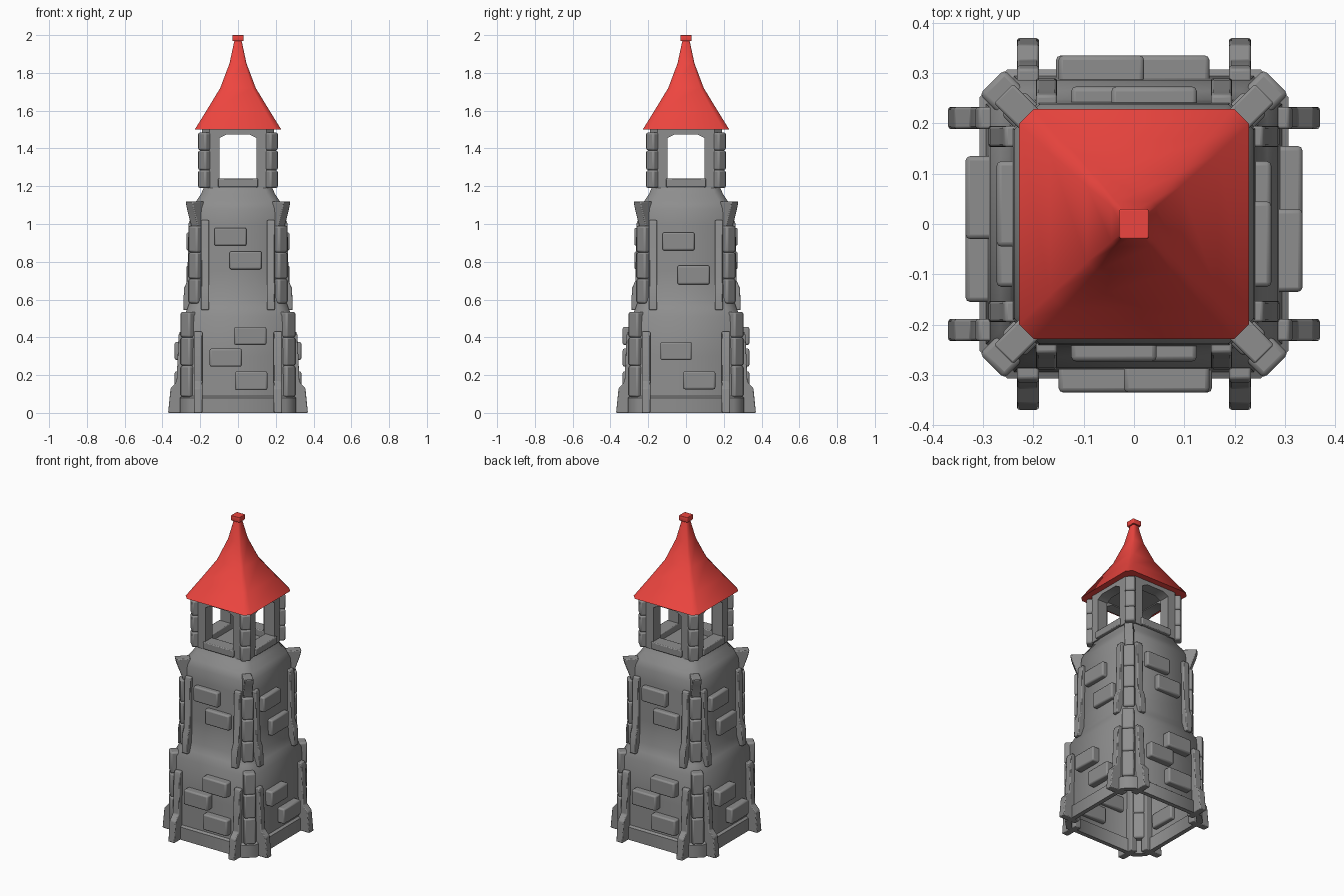
import bpy, bmesh, math
from mathutils import Matrix, Vector

if "Cube" in bpy.data.objects:
    bpy.data.objects.remove(bpy.data.objects["Cube"])

red = bpy.data.materials.new("roof_red")
red.diffuse_color = (0.85, 0.06, 0.05, 1)
red.use_nodes = True
red.node_tree.nodes["Principled BSDF"].inputs["Base Color"].default_value = red.diffuse_color
stone = bpy.data.materials.new("dark_stone")
stone.diffuse_color = (0.27, 0.27, 0.27, 1)
stone.use_nodes = True
stone.node_tree.nodes["Principled BSDF"].inputs["Base Color"].default_value = stone.diffuse_color


def finish(name, bm, bevel=0.0, mat=stone, smooth=30):
    bmesh.ops.recalc_face_normals(bm, faces=bm.faces)
    me = bpy.data.meshes.new(name)
    bm.to_mesh(me)
    bm.free()
    ob = bpy.data.objects.new(name, me)
    bpy.context.collection.objects.link(ob)
    me.materials.append(mat)
    if bevel:
        mod = ob.modifiers.new("bevel", 'BEVEL')
        mod.width, mod.segments, mod.limit_method = bevel, 2, 'ANGLE'
    bpy.ops.object.select_all(action='DESELECT')
    ob.select_set(True)
    bpy.context.view_layer.objects.active = ob
    bpy.ops.object.shade_smooth_by_angle(angle=math.radians(smooth))
    return ob


def loft(name, rings, cap_bottom, mat=stone, bevel=0, smooth=50):
    """Stack of chamfered squares, each given as (z, half width, chamfer)."""
    bm = bmesh.new()
    loops = []
    for z, h, c in rings:
        a = h - c
        pts = [(a, -h), (h, -a), (h, a), (a, h), (-a, h), (-h, a), (-h, -a), (-a, -h)]
        loops.append([bm.verts.new((x, y, z)) for x, y in pts])
    for lo, hi in zip(loops, loops[1:]):
        for i in range(8):
            j = (i + 1) % 8
            bm.faces.new((lo[i], lo[j], hi[j], hi[i]))
    bm.faces.new(loops[-1])
    if cap_bottom:
        bm.faces.new(loops[0])
    return finish(name, bm, bevel, mat, smooth)


def slab(name, pts, offset, turn, bevel):
    """Extrude a flat outline, then turn it about the tower axis."""
    bm = bmesh.new()
    f = bm.faces.new([bm.verts.new(p) for p in pts])
    ext = bmesh.ops.extrude_face_region(bm, geom=[f])
    vs = [v for v in ext["geom"] if isinstance(v, bmesh.types.BMVert)]
    bmesh.ops.translate(bm, verts=vs, vec=Vector(offset))
    # the outline face stays as the near cap; make sure it exists
    if not f.is_valid:
        bmesh.ops.holes_fill(bm, edges=bm.edges)
    bm.transform(Matrix.Rotation(turn, 4, 'Z'))
    return finish(name, bm, bevel)


def box(name, x0, x1, d0, d1, z0, z1, turn, bevel=0.008):
    """Box on the front face; d is distance outward from the axis."""
    pts = [(x0, -d1, z0), (x1, -d1, z0), (x1, -d1, z1), (x0, -d1, z1)]
    return slab(name, pts, (0, d1 - d0, 0), turn, bevel)


def rib(name, x, w, profile, turn, bevel=0.005):
    """Upright rib from an (outward, z) profile."""
    return slab(name, [(x - w / 2, -d, z) for d, z in profile], (w, 0, 0), turn, bevel)


# Tower shell, open underneath
loft("tower_body", [
    (0.085, 0.28, 0.05), (0, 0.28, 0.05), (0, 0.307, 0.055), (0.08, 0.307, 0.055),
    (0.09, 0.294, 0.055), (0.3, 0.29, 0.055), (0.51, 0.286, 0.055), (0.56, 0.265, 0.053),
    (0.61, 0.248, 0.05), (0.75, 0.243, 0.05), (1.0, 0.241, 0.05), (1.08, 0.238, 0.05),
    (1.12, 0.222, 0.046), (1.16, 0.195, 0.042), (1.2, 0.178, 0.04)], False)

# Flared roof and finial, with a stone ceiling beneath
loft("roof", [
    (1.5, 0.229, 0.03), (1.6, 0.167, 0.026), (1.72, 0.094, 0.018),
    (1.85, 0.045, 0.01), (1.98, 0.017, 0.005)], True, red, 0, 60)
loft("finial", [(1.968, 0.03, 0.004), (2.0, 0.03, 0.004)], True, red, 0.006)
loft("belfry_ceiling", [(1.48, 0.18, 0.04), (1.498, 0.18, 0.04)], True)

low_rib = [(0.25, 0), (0.37, 0), (0.357, 0.13), (0.325, 0.165), (0.315, 0.41),
           (0.308, 0.43), (0.25, 0.43)]
high_rib = [(0.21, 0.545), (0.29, 0.545), (0.286, 0.66), (0.268, 0.7), (0.262, 1.0),
            (0.256, 1.02), (0.21, 1.02)]
flare = [(0.27, 0.86), (0.315, 0.86), (0.322, 0.98), (0.358, 1.08), (0.368, 1.12), (0.28, 1.12)]

# Projecting stones: x0, x1, z0, z1, outward
stones_a = [(-0.015, 0.155, 0.12, 0.22, 0.335), (-0.15, 0.02, 0.245, 0.34, 0.335),
            (-0.02, 0.15, 0.36, 0.455, 0.335), (-0.045, 0.125, 0.76, 0.855, 0.273),
            (-0.125, 0.045, 0.885, 0.98, 0.273)]
stones_b = [(-0.015, 0.155, 0.125, 0.22, 0.335), (-0.135, 0.03, 0.28, 0.375, 0.335),
            (-0.045, 0.125, 0.68, 0.78, 0.273), (-0.125, 0.045, 0.86, 0.955, 0.273)]

# Corner stone stacks: half width, inner, outer, course heights
quoins = [("lower", 0.035, 0.32, 0.40, (0.085, 0.25, 0.40, 0.535)),
          ("upper", 0.033, 0.27, 0.342, (0.58, 0.71, 0.85, 0.99)),
          ("belfry", 0.03, 0.21, 0.274, (1.19, 1.285, 1.39, 1.485))]

arch = [(-0.15, 1.19), (-0.15, 1.5), (0.15, 1.5), (0.15, 1.19), (0.097, 1.19),
        (0.097, 1.455), (0.06, 1.475), (-0.06, 1.475), (-0.097, 1.455), (-0.097, 1.19)]

for k, side in enumerate(("front", "right", "back", "left")):
    t = k * math.pi / 2
    # Buttresses
    for s in (-1, 1):
        rib(f"lower_buttress_{side}", s * 0.211, 0.044, low_rib, t)
        rib(f"upper_buttress_{side}", s * 0.174, 0.042, high_rib, t)
    # Wall stones
    for x0, x1, z0, z1, d in (stones_a, stones_b)[k % 2]:
        box(f"wall_stone_{side}", x0, x1, d - 0.07, d, z0, z1, t, 0.009)
    # Belfry wall with arched opening, and sill
    slab(f"belfry_wall_{side}", [(x, -0.19, z) for x, z in arch], (0, 0.07, 0), t, 0)
    box(f"window_sill_{side}", -0.107, 0.107, 0.12, 0.202, 1.195, 1.24, t, 0.005)
    # Corner pieces on the diagonals
    c = t + math.pi / 4
    box(f"belfry_corner_{side}", -0.028, 0.028, 0.2, 0.24, 1.19, 1.5, c, 0)
    for level, w, d0, d1, zs in quoins:
        for z0, z1 in zip(zs, zs[1:]):
            box(f"{level}_corner_stone_{side}", -w, w, d0, d1, z0, z1, c, 0.01)
    rib(f"corner_bracket_{side}", 0, 0.054, flare, c)
